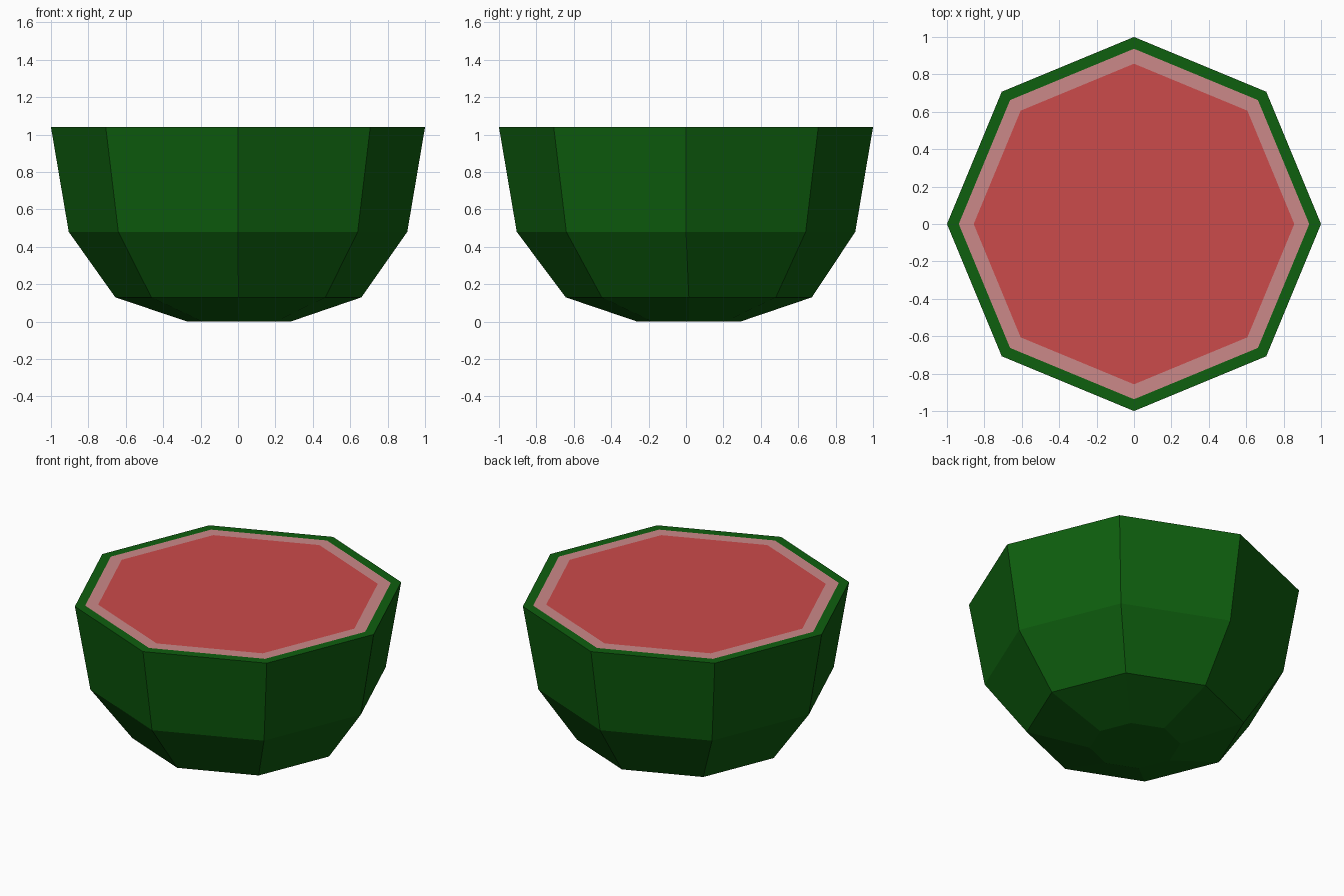
import bpy, bmesh, math

if "Cube" in bpy.data.objects:
    bpy.data.objects.remove(bpy.data.objects["Cube"])

def material(name, rgb):
    m = bpy.data.materials.new(name)
    m.diffuse_color = (*rgb, 1)
    m.use_nodes = True
    m.node_tree.nodes["Principled BSDF"].inputs["Base Color"].default_value = m.diffuse_color
    return m

green = material("rind green", (0.0045, 0.115, 0.0045))
pink = material("pale pink", (0.60, 0.25, 0.25))
red = material("flesh red", (0.60, 0.070, 0.070))

SIDES, TOP = 8, 1.04

def ring(bm, r, z, cx=0, cy=0):
    return [bm.verts.new((cx + r * math.cos(i * math.tau / SIDES),
                          cy + r * math.sin(i * math.tau / SIDES), z))
            for i in range(SIDES)]

# Half melon: rind profile rings (radius, z, x shift, y shift), then cut-face bands
bm = bmesh.new()
profile = [(0.275, 0, 0.005, 0.015), (0.658, 0.13, 0.002, 0.015),
           (0.905, 0.48, 0, 0), (1.0, TOP, 0, 0),
           (0.937, TOP, 0, 0), (0.857, TOP, 0, 0)]
rings = [ring(bm, r, z, cx, cy) for r, z, cx, cy in profile]
bm.faces.new(rings[0][::-1])
for band, (a, b) in enumerate(zip(rings, rings[1:])):
    for i in range(SIDES):
        j = (i + 1) % SIDES
        f = bm.faces.new((a[i], a[j], b[j], b[i]))
        f.material_index = 1 if band == 4 else 0
bm.faces.new(rings[-1]).material_index = 2
bm.normal_update()

mesh = bpy.data.meshes.new("half_melon")
bm.to_mesh(mesh)
bm.free()
for m in (green, pink, red):
    mesh.materials.append(m)
bpy.context.collection.objects.link(bpy.data.objects.new("half_melon", mesh))
